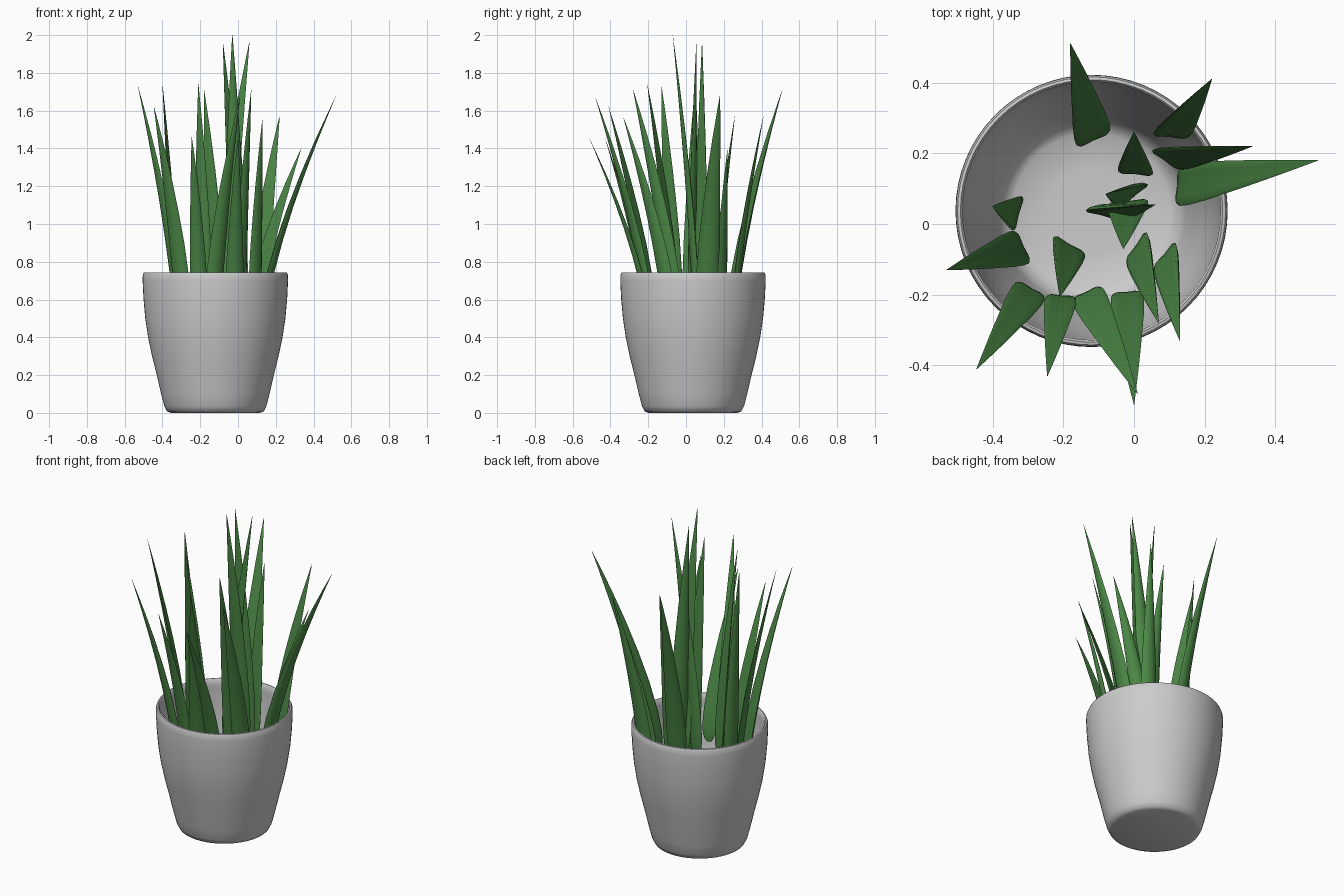
import bpy, bmesh, math
from mathutils import Vector

if "Cube" in bpy.data.objects:
    bpy.data.objects.remove(bpy.data.objects["Cube"])


def make_object(name, bm):
    bmesh.ops.recalc_face_normals(bm, faces=bm.faces)
    mesh = bpy.data.meshes.new(name)
    bm.to_mesh(mesh)
    bm.free()
    obj = bpy.data.objects.new(name, mesh)
    bpy.context.collection.objects.link(obj)
    bpy.ops.object.select_all(action='DESELECT')
    obj.select_set(True)
    bpy.context.view_layer.objects.active = obj
    bpy.ops.object.shade_smooth_by_angle(angle=math.radians(50))
    return obj


def loft(bm, rings):
    rows = [[bm.verts.new(p) for p in ring] for ring in rings]
    n = len(rows[0])
    for a, b in zip(rows, rows[1:]):
        for i in range(n):
            j = (i + 1) % n
            bm.faces.new((a[i], a[j], b[j], b[i]))
    bm.faces.new(rows[0][::-1])
    bm.faces.new(rows[-1])


# Hollow pot: outer wall, rounded rim, inner wall down to the floor
PROFILE = [(0.235, 0), (0.256, 0.008), (0.27, 0.035), (0.287, 0.1), (0.31, 0.2),
           (0.335, 0.3), (0.356, 0.4), (0.371, 0.5), (0.38, 0.6), (0.385, 0.7),
           (0.384, 0.73), (0.379, 0.742), (0.371, 0.744), (0.365, 0.738),
           (0.364, 0.7), (0.36, 0.6), (0.351, 0.5), (0.336, 0.4), (0.315, 0.3),
           (0.29, 0.2), (0.267, 0.1), (0.25, 0.05), (0.22, 0.03), (0.12, 0.025)]
SIDES = 64
bm = bmesh.new()
loft(bm, [[(-0.12 + r * math.cos(2 * math.pi * i / SIDES),
            0.037 + r * math.sin(2 * math.pi * i / SIDES), z) for i in range(SIDES)]
          for r, z in PROFILE])
make_object("pot", bm)

# Leaf material
green = bpy.data.materials.new("leaf_green")
green.diffuse_color = (0.07, 0.24, 0.06, 1)
green.use_nodes = True
green.node_tree.nodes["Principled BSDF"].inputs["Base Color"].default_value = green.diffuse_color

# Half width of a leaf along its length
WIDTH = [(0, 0.012), (0.015, 0.028), (0.05, 0.041), (0.1, 0.048), (0.2, 0.05),
         (0.35, 0.046), (0.5, 0.038), (0.65, 0.029), (0.8, 0.018), (0.92, 0.008), (1, 0.0008)]


def leaf(name, base, tip, angle, scale=1.0, base_z=0.5):
    a = Vector((base[0], base[1], base_z))
    b = Vector(tip)
    side = Vector((math.cos(math.radians(angle)), math.sin(math.radians(angle)), 0))
    out = Vector((-side.y, side.x, 0))
    lean = Vector((b.x - a.x, b.y - a.y, 0))
    if out.dot(lean) < 0:
        out = -out
    rings = []
    for t, w in WIDTH:
        w *= scale
        centre = a + lean * t ** 1.4
        centre.z = a.z + (b.z - a.z) * t
        ring = []
        for k in range(12):
            c, s = math.cos(k * math.pi / 6), math.sin(k * math.pi / 6)
            # lens section, edges curling towards the inner side
            ring.append(centre + side * (w * c) + out * (w * (0.27 * s - 0.25 * (c * c - 0.5))))
        rings.append(ring)
    bm = bmesh.new()
    loft(bm, rings)
    make_object(name, bm).data.materials.append(green)


# base x,y | tip x,y,z | direction of the broad side | width factor
LEAVES = [
    ((-0.115, 0.24), (-0.18, 0.51, 1.71), 25, 1.1),
    ((0.10, 0.25), (0.22, 0.41, 1.57), -5, 1.05),
    ((0.085, 0.185), (0.335, 0.22, 1.40), -35, 1.0),
    ((0.125, 0.105), (0.52, 0.18, 1.68), 85, 1.2),
    ((0.005, 0.145), (0.00, 0.26, 1.58), -5, 1.0),
    ((0.00, 0.085), (-0.08, 0.085, 1.96), 40, 1.05),
    ((-0.09, 0.03), (0.06, 0.055, 1.96), -15, 1.1),
    ((-0.015, 0.06), (-0.03, -0.07, 2.0), 5, 1.15),
    ((-0.33, 0.03), (-0.40, 0.05, 1.74), 75, 1.0),
    ((-0.315, -0.065), (-0.53, -0.13, 1.73), -65, 1.05),
    ((-0.185, -0.06), (-0.21, -0.205, 1.74), -30, 1.05),
    ((-0.29, -0.185), (-0.445, -0.41, 1.62), -30, 1.0),
    ((-0.205, -0.205), (-0.245, -0.43, 1.46), -5, 0.9),
    ((-0.135, -0.195), (0.01, -0.48, 1.67), 25, 1.0),
    ((-0.02, -0.195), (0.00, -0.51, 1.45), 5, 0.95),
    ((0.01, -0.06), (0.07, -0.28, 1.71), 55, 1.05),
    ((0.09, -0.085), (0.13, -0.33, 1.56), 50, 1.0),
]
for i, (base, tip, angle, scale) in enumerate(LEAVES):
    leaf(f"leaf_{i + 1:02d}", base, tip, angle, scale)
